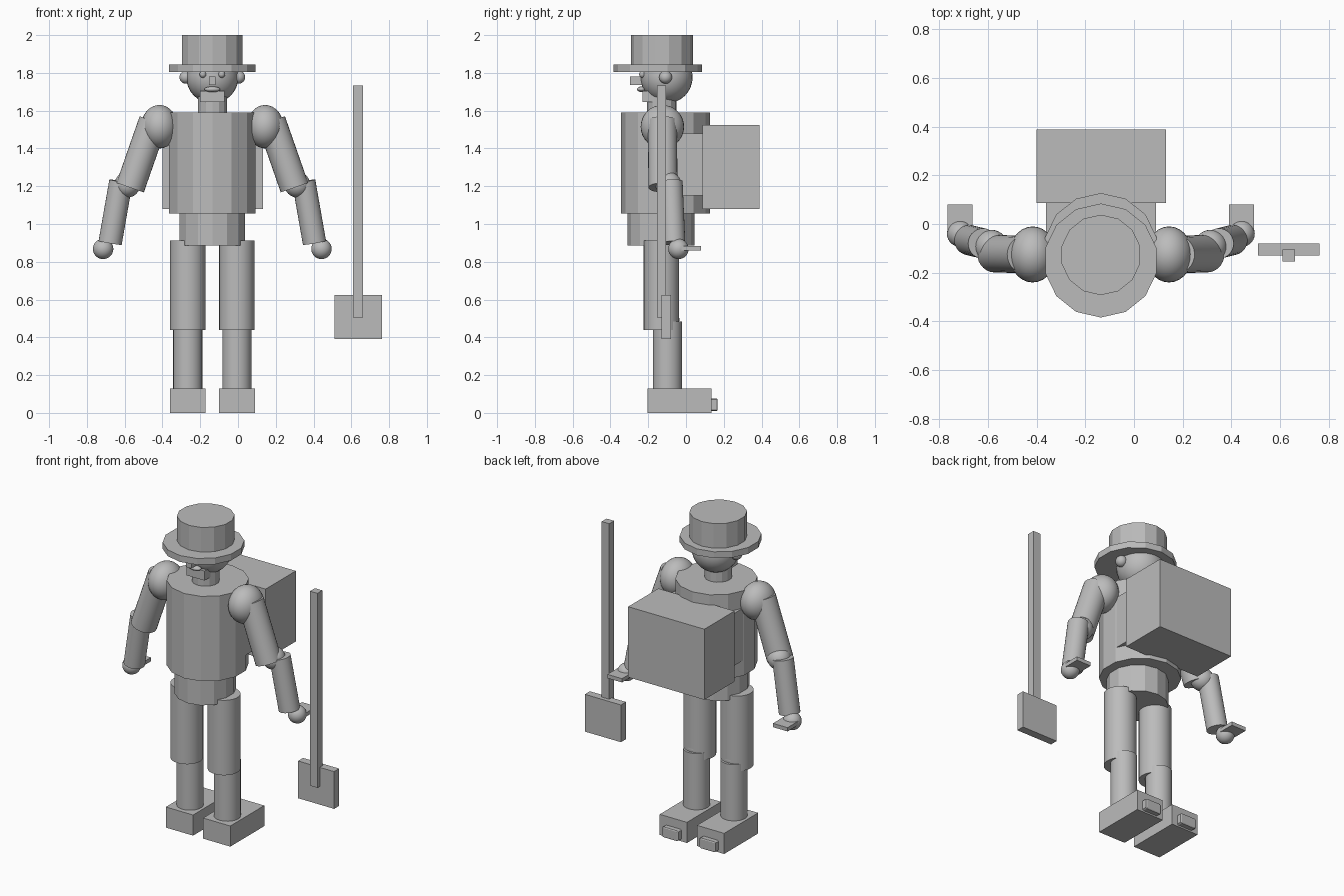
import bpy
import math
from mathutils import Vector

cube = bpy.data.objects.get("Cube")
if cube:
    bpy.data.objects.remove(cube, do_unlink=True)

CX = -0.136          # the figure's own centre line
SIDES = 14           # facets on the body and hat

grey = bpy.data.materials.new("plain grey")
grey.use_nodes = True
GREY = (0.5, 0.5, 0.5, 1)
grey.diffuse_color = GREY
grey.node_tree.nodes["Principled BSDF"].inputs["Base Color"].default_value = GREY


def finish(name, smooth=False):
    ob = bpy.context.object
    ob.name = name
    ob.data.materials.append(grey)
    if smooth:
        bpy.ops.object.shade_smooth_by_angle(angle=math.radians(40))
    return ob


def box(name, x, y, z):
    """Box from (low, high) ranges."""
    spans = (x, y, z)
    bpy.ops.mesh.primitive_cube_add(size=1, location=[(a + b) / 2 for a, b in spans])
    ob = finish(name)
    ob.scale = [b - a for a, b in spans]
    return ob


def ball(name, centre, radii):
    bpy.ops.mesh.primitive_uv_sphere_add(segments=28, ring_count=16, radius=1, location=centre)
    ob = finish(name, True)
    ob.scale = radii if isinstance(radii, tuple) else (radii,) * 3
    return ob


def drum(name, y, radius, low, high):
    """Faceted upright body section on the centre line, a corner facing front."""
    bpy.ops.mesh.primitive_cylinder_add(vertices=SIDES, radius=radius, depth=high - low,
                                        location=(CX, y, (low + high) / 2))
    return finish(name)


def limb(name, start, end, radius):
    a, b = Vector(start), Vector(end)
    bpy.ops.mesh.primitive_cylinder_add(vertices=28, radius=radius, depth=(b - a).length,
                                        location=(a + b) / 2)
    ob = finish(name, True)
    ob.rotation_euler = (b - a).to_track_quat('Z', 'Y').to_euler()
    return ob


# Torso, hips and neck
drum("torso", -0.108, 0.235, 1.055, 1.59)
drum("hips", -0.132, 0.177, 0.885, 1.06)
drum("neck", -0.128, 0.079, 1.58, 1.72)

# Head and hat
ball("head", (CX, -0.103, 1.777), 0.138)
drum("hat_brim", -0.15, 0.234, 1.805, 1.845)
drum("hat_crown", -0.127, 0.165, 1.84, 2.0)

# Face
box("nose", (CX - 0.018, CX + 0.018), (-0.297, -0.22), (1.735, 1.78))
ball("mouth", (CX, -0.235, 1.713), (0.042, 0.024, 0.015))
box("chin", (CX - 0.064, CX + 0.064), (-0.23, -0.16), (1.645, 1.705))

# Paired parts
for side, s in (("left", 1), ("right", -1)):
    def at(offset, y, z):
        return (CX + s * offset, y, z)

    def side_box(name, offset, half, y, z):
        x = CX + s * offset
        return box(f"{side}_{name}", (x - half, x + half), y, z)

    ball(f"{side}_eye", at(0.05, -0.23, 1.792), 0.018)
    ball(f"{side}_ear", at(0.14, -0.108, 1.777), 0.034)

    # Arm
    ball(f"{side}_shoulder", at(0.28, -0.125, 1.515), (0.097, 0.115, 0.115))
    limb(f"{side}_upper_arm", at(0.312, -0.125, 1.545), at(0.435, -0.122, 1.193), 0.077)
    ball(f"{side}_elbow", at(0.45, -0.092, 1.208), 0.068)
    limb(f"{side}_forearm", at(0.484, -0.08, 1.225), at(0.541, -0.066, 0.9), 0.062)
    ball(f"{side}_hand", at(0.578, -0.04, 0.868), 0.054)
    side_box("fingers", 0.578, 0.051, (-0.03, 0.08), (0.86, 0.884))

    # Leg
    limb(f"{side}_thigh", at(0.13, -0.13, 0.44), at(0.13, -0.13, 0.913), 0.094)
    ball(f"{side}_knee", at(0.13, -0.115, 0.495), 0.08)
    limb(f"{side}_shin", at(0.13, -0.098, 0.12), at(0.13, -0.098, 0.485), 0.077)
    side_box("foot", 0.13, 0.095, (-0.204, 0.135), (0, 0.13))
    heel = side_box("heel_block", 0.13, 0.056, (0.125, 0.168), (0.01, 0.075))
    edge = heel.modifiers.new("soft_edges", 'BEVEL')
    edge.width = 0.08
    edge.segments = 1

# Backpack and its inner panel
box("backpack", (-0.4, 0.132), (0.087, 0.388), (1.08, 1.525))
box("backpack_panel", (CX - 0.226, CX + 0.226), (-0.1, 0.09), (1.15, 1.48))

# Shovel standing beside the figure
box("shovel_handle", (0.61, 0.662), (-0.154, -0.105), (0.505, 1.732))
box("shovel_blade", (0.51, 0.762), (-0.13, -0.08), (0.39, 0.625))
